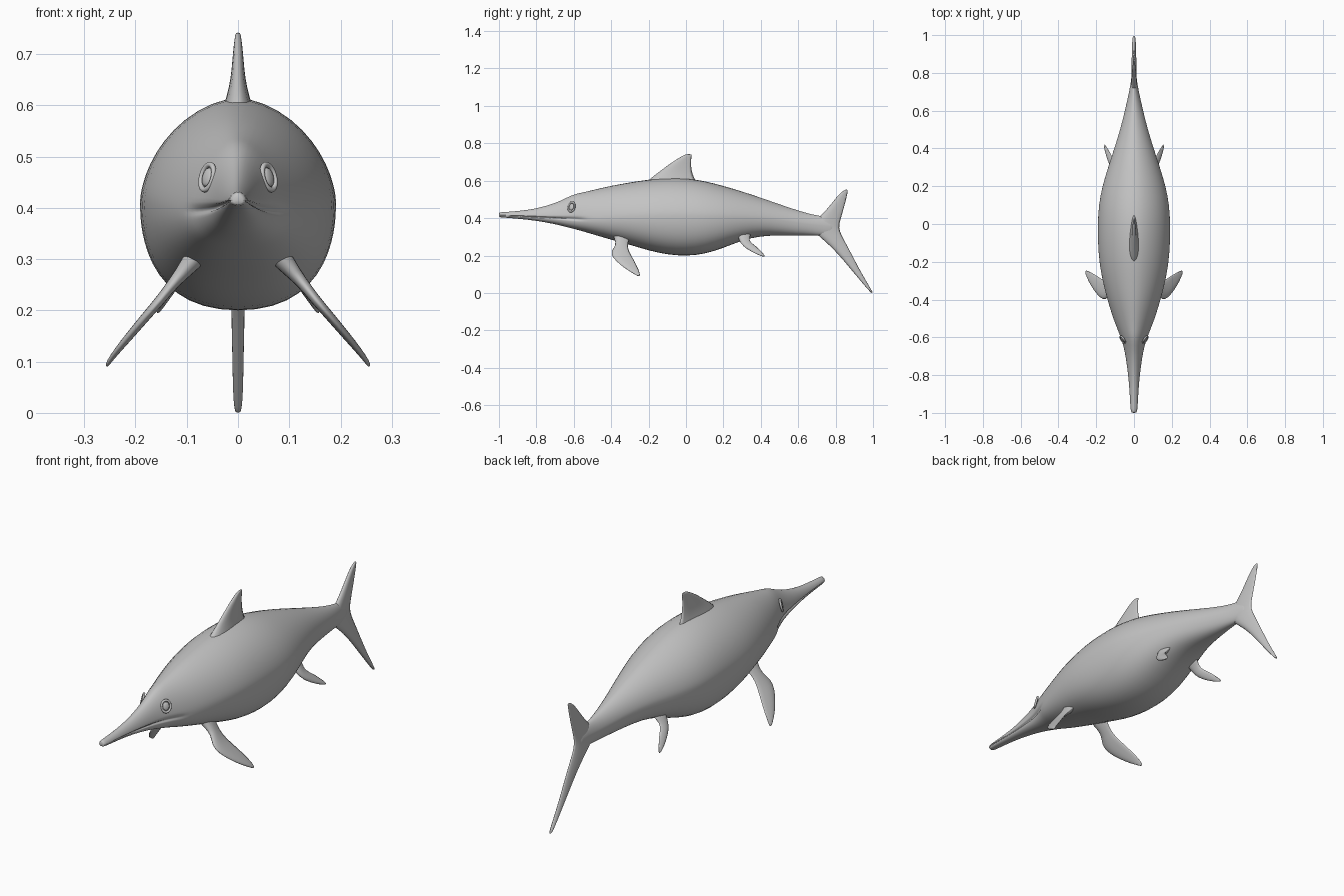
import bpy, bmesh, math
from mathutils import Vector

skin = bpy.data.materials.new("grey skin")
skin.diffuse_color = (0.55, 0.55, 0.55, 1)


def finish(name, bm, levels=1):
    bmesh.ops.recalc_face_normals(bm, faces=bm.faces)
    me = bpy.data.meshes.new(name)
    bm.to_mesh(me)
    bm.free()
    me.materials.append(skin)
    for p in me.polygons:
        p.use_smooth = True
    ob = bpy.data.objects.new(name, me)
    bpy.context.collection.objects.link(ob)
    if levels:
        mod = ob.modifiers.new("smooth", 'SUBSURF')
        mod.levels = mod.render_levels = levels
    return ob


def loft(name, rings):
    """Skin a list of closed rings and cap both ends."""
    bm = bmesh.new()
    rows = [[bm.verts.new(p) for p in r] for r in rings]
    n = len(rows[0])
    for a, b in zip(rows, rows[1:]):
        for i in range(n):
            j = (i + 1) % n
            bm.faces.new((a[i], a[j], b[j], b[i]))
    bm.faces.new(rows[0])
    bm.faces.new(rows[-1][::-1])
    return finish(name, bm)


def power(v, e):
    return math.copysign(abs(v) ** e, v)


# Body: y, top, side line height, bottom, half width, mouth depth
stations = [
    (-1.00, .427, .414, .407, .010, .0),
    (-.995, .432, .414, .404, .017, .2),
    (-.96, .433, .413, .402, .020, .3),
    (-.88, .440, .410, .395, .024, .3),
    (-.80, .451, .407, .386, .031, .3),
    (-.70, .480, .402, .368, .045, .3),
    (-.64, .510, .398, .352, .058, .28),
    (-.60, .529, .396, .342, .072, .22),
    (-.56, .538, .394, .331, .088, .15),
    (-.53, .545, .394, .322, .099, .0),
    (-.48, .557, .396, .307, .116, .0),
    (-.40, .576, .402, .283, .141, .0),
    (-.30, .594, .408, .256, .167, .0),
    (-.20, .610, .410, .224, .184, .0),
    (-.10, .618, .410, .202, .191, .0),
    (.00, .617, .410, .194, .192, .0),
    (.10, .602, .408, .205, .187, .0),
    (.20, .575, .405, .238, .168, .0),
    (.30, .545, .402, .280, .137, .0),
    (.40, .511, .400, .304, .104, .0),
    (.50, .475, .390, .306, .073, .0),
    (.60, .441, .374, .306, .048, .0),
    (.68, .418, .363, .308, .030, .0),
    (.74, .410, .360, .305, .018, .0),
    (.80, .390, .350, .310, .010, .0),
]
half = [90, 72, 54, 38, 24, 12, 5, 0, -5, -12, -24, -38, -54, -72, -90]
angles = half + [180 - a for a in half[-2:0:-1]]
rings = []
for y, top, mid, bot, w, mouth in stations:
    ring = []
    for a in angles:
        c, s = math.cos(math.radians(a)), math.sin(math.radians(a))
        e = 1.12 if s > 0 else 0.85
        x = w * power(c, e)
        z = mid + (top - mid if s > 0 else mid - bot) * power(s, e)
        if abs(s) < 0.05:                      # mouth crease
            x *= 1 - mouth
        elif s < 0 and mouth:                  # lower jaw sits inside the upper
            x *= 0.93
        ring.append((x, y, z))
    rings.append(ring)
loft("body", rings)

# Fin sections: x, z, front edge y, back edge y, half thickness
SHAPE = [(0, 0), (.12, .75), (.35, 1), (.7, .6), (1, 0), (.7, -.6), (.35, -1), (.12, -.75)]


def fin(name, sections, side=1):
    first, last = sections[0], sections[-1]
    d = Vector((last[0] - first[0], 0, last[1] - first[1])).normalized()
    n = Vector((d.z, 0, -d.x))
    rings = []
    for x, z, y0, y1, t in sections:
        ring = []
        for u, v in SHAPE:
            p = Vector((x, y0 + (y1 - y0) * u, z)) + n * (t * v)
            ring.append((p.x * side, p.y, p.z))
        rings.append(ring)
    return loft(name, rings)


fin("dorsal_fin", [
    (0, .54, -.27, .11, .045), (0, .60, -.215, .082, .031), (0, .62, -.19, .066, .024),
    (0, .65, -.148, .050, .016), (0, .69, -.092, .039, .012), (0, .72, -.045, .036, .009),
    (0, .738, -.010, .036, .006), (0, .742, .003, .032, .004)])

fin("tail_fluke", [
    (0, .554, .853, .868, .004), (0, .535, .822, .868, .008), (0, .49, .785, .861, .011),
    (0, .43, .735, .848, .014), (0, .39, .690, .840, .017), (0, .35, .665, .832, .018),
    (0, .31, .695, .844, .017), (0, .25, .772, .873, .015), (0, .17, .843, .911, .014),
    (0, .10, .902, .946, .012), (0, .04, .953, .980, .011), (0, .008, .982, .997, .008),
    (0, .0, .990, 1.0, .005)])

for side, word in ((1, "left"), (-1, "right")):
    fin("front_flipper_" + word, [
        (.050, .350, -.41, -.27, .035), (.095, .288, -.385, -.295, .020),
        (.125, .255, -.375, -.308, .012), (.150, .222, -.408, -.294, .011),
        (.178, .190, -.398, -.275, .010), (.210, .152, -.358, -.256, .009),
        (.237, .120, -.312, -.245, .007), (.253, .098, -.272, -.243, .005),
        (.257, .090, -.258, -.246, .003)], side)
    fin("rear_flipper_" + word, [
        (.060, .335, .26, .37, .028), (.092, .298, .278, .345, .016),
        (.108, .275, .284, .345, .011), (.124, .250, .302, .382, .010),
        (.138, .228, .335, .403, .008), (.150, .208, .375, .420, .006),
        (.158, .194, .410, .426, .003)], side)

    # Eye: raised almond rim around a small ball
    out = Vector((side * .80, -.55, .25)).normalized()
    rot = out.to_track_quat('Z', 'Y')
    centre = Vector((side * .060, -.612, .460))
    rim = []
    bm = bmesh.new()
    for i in range(16):
        a = math.tau * i / 16
        rim.append([])
        for k in range(6):
            b = math.tau * k / 6
            r = 1 + .26 * math.cos(b)
            p = Vector((.021 * r * math.cos(a), .026 * r * math.sin(a), .006 * math.sin(b)))
            rim[-1].append(bm.verts.new(centre + rot @ p))
    for i in range(16):
        for k in range(6):
            j, m = (i + 1) % 16, (k + 1) % 6
            bm.faces.new((rim[i][k], rim[j][k], rim[j][m], rim[i][m]))
    finish("eye_rim_" + word, bm)
    bm = bmesh.new()
    bmesh.ops.create_uvsphere(bm, u_segments=14, v_segments=8, radius=1)
    for v in bm.verts:
        q = Vector((v.co.x * .015, v.co.y * .019, v.co.z * .006))
        v.co = centre + rot @ q
    finish("eye_" + word, bm, 0)
